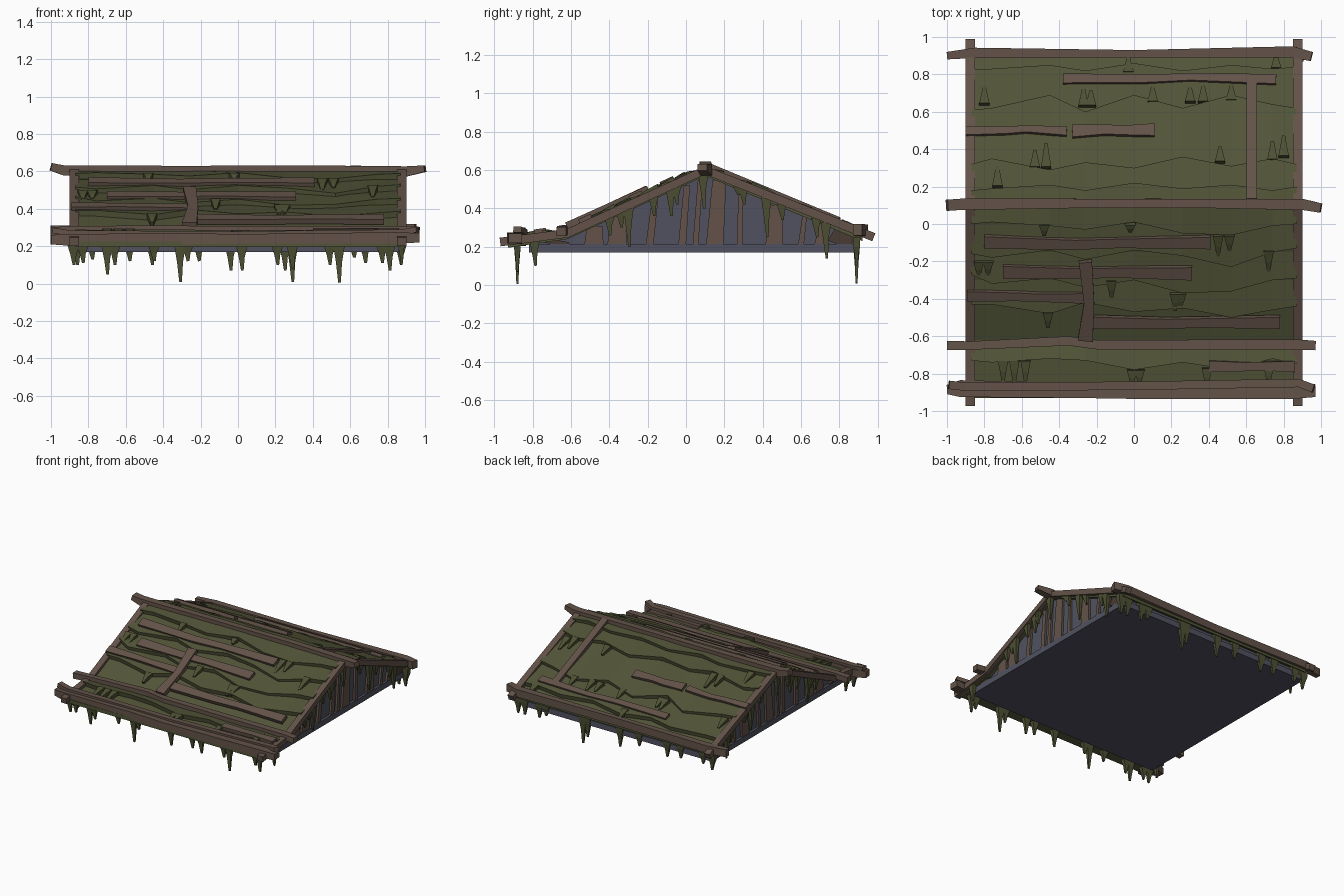
import bpy, bmesh, random
from mathutils import Vector as V
random.seed(4)

def material(name, rgb):
    m = bpy.data.materials.new(name)
    m.diffuse_color = (*rgb, 1)
    return m

MOSS = material("moss", (0.085, 0.09, 0.04))
DRIP = material("moss_drip", (0.075, 0.08, 0.033))
WOOD = material("wood", (0.125, 0.086, 0.066))
DARK = material("dark_wood", (0.065, 0.045, 0.033))
SLATE = material("slate", (0.08, 0.083, 0.115))

PROFILE = [(-0.93, 0.225), (-0.62, 0.27), (0.1, 0.6), (0.92, 0.26)]

def roof_z(y):
    """Height of the roof surface at y."""
    for (a, za), (b, zb) in zip(PROFILE, PROFILE[1:]):
        if y <= b or b == PROFILE[-1][0]:
            return za + (zb - za) * (y - a) / (b - a)

def on_roof(x, y, lift=0.0):
    return V((x, y, roof_z(y) + lift))

def normal(y):
    return V((0, -(roof_z(y + .01) - roof_z(y - .01)) / .02, 1)).normalized()

def finish(name, bm, mat):
    bmesh.ops.recalc_face_normals(bm, faces=bm.faces)
    me = bpy.data.meshes.new(name)
    bm.to_mesh(me)
    bm.free()
    ob = bpy.data.objects.new(name, me)
    bpy.context.collection.objects.link(ob)
    me.materials.append(mat)
    return ob

def loft(bm, pts, w, h, up):
    """Rectangular bar along pts, w across and h along up; w and h may be lists."""
    pts = [V(p) for p in pts]
    w = w if isinstance(w, list) else [w] * len(pts)
    h = h if isinstance(h, list) else [h] * len(pts)
    rings = []
    for i, p in enumerate(pts):
        d = (pts[min(i + 1, len(pts) - 1)] - pts[max(i - 1, 0)]).normalized()
        s = d.cross(V(up)).normalized()
        n = s.cross(d)
        rings.append([bm.verts.new(p + s * a * w[i] / 2 + n * b * h[i] / 2)
                      for a, b in ((-1, -1), (1, -1), (1, 1), (-1, 1))])
    for r, q in zip(rings, rings[1:]):
        for k in range(4):
            bm.faces.new((r[k], r[(k + 1) % 4], q[(k + 1) % 4], q[k]))
    bm.faces.new(rings[0])
    bm.faces.new(rings[-1])

def bar(name, pts, w, h, mat=WOOD, up=(0, 0, 1)):
    bm = bmesh.new()
    loft(bm, pts, w, h, up)
    return finish(name, bm, mat)

def prism(name, outline, half, mat):
    """Outline in y,z extruded along x."""
    bm = bmesh.new()
    f = bm.faces.new([bm.verts.new((-half, y, z)) for y, z in outline])
    ex = bmesh.ops.extrude_face_region(bm, geom=[f])["geom"]
    bmesh.ops.translate(bm, vec=(2 * half, 0, 0),
                        verts=[v for v in ex if isinstance(v, bmesh.types.BMVert)])
    return finish(name, bm, mat)

# Sill slab, gable body and roof deck
prism("sill", [(-0.82, .17), (.9, .17), (.9, .215), (-0.82, .215)], .86, SLATE)
prism("gable_body", [(-0.8, .2), (.88, .2), (.88, .25), (.1, .57), (-.62, .24), (-.8, .215)], .84, SLATE)
prism("roof_deck", PROFILE + [(y, z - .03) for y, z in reversed(PROFILE)], .87, MOSS)

# Overlapping moss layers with ragged lower edges: (upper y, lower edge y per column)
XS = [-.87, -.76, -.45, -.26, 0, .26, .52, .74, .87]
LAYERS = [
    (.1, [0, .01, -.01, -.03, .01, -.05, -.06, -.01, 0]),
    (.0, [-.16, -.18, -.14, -.19, -.14, -.17, -.23, -.15, -.13]),
    (-.15, [-.27, -.32, -.29, -.34, -.3, -.37, -.36, -.3, -.29]),
    (-.3, [-.43, -.43, -.48, -.42, -.47, -.45, -.5, -.46, -.44]),
    (-.63, [-.73, -.74, -.72, -.73, -.78, -.74, -.78, -.72, -.75]),
    (.1, [.18, .19, .21, .18, .22, .19, .21, .18, .2]),
    (.18, [.32, .35, .29, .33, .3, .36, .31, .35, .32]),
    (.3, [.61, .62, .69, .6, .69, .62, .69, .64, .62]),
    (.6, [.83, .83, .85, .82, .86, .82, .85, .83, .84])]
for top, edge in LAYERS:
    bm = bmesh.new()
    rows = []
    for x, y in zip(XS, edge):
        s = .02 if y > top else -.02
        rows.append([bm.verts.new(p) for p in (
            on_roof(x, top, .004), on_roof(x, y, .035), on_roof(x, y - s / 2, -.01))])
    for r, q in zip(rows, rows[1:]):
        for k in range(3):
            bm.faces.new((r[k], r[(k + 1) % 3], q[(k + 1) % 3], q[k]))
    bm.faces.new(rows[0])
    bm.faces.new(rows[-1])
    finish("moss_layer", bm, MOSS)

# Long beams: ridge, eaves and the front kink
bar("ridge_beam", [(-1, .1, .625), (-.93, .105, .605), (-.3, .11, .605), (.4, .11, .607),
                   (.9, .105, .6), (1, .085, .615)], [.06, .06, .05, .05, .06, .05], [.04, .055, .05, .05, .055, .035])
bar("front_eave_beam", [(-1, -.885, .235), (-.93, -.88, .235), (-.3, -.89, .24), (0, -.9, .24),
                        (.85, -.895, .245), (.97, -.89, .245)], [.05, .09, .08, .07, .08, .07], [.05, .06, .06, .05, .06, .05])
bar("front_eave_top_beam", [(-.99, -.86, .285), (-.9, -.87, .27), (0, -.865, .265), (.88, -.85, .275),
                            (.96, -.88, .29)], .045, .03)
bar("back_eave_beam", [(-1, .9, .28), (-.85, .915, .28), (0, .91, .28), (.85, .92, .285),
                       (.95, .895, .29)], [.04, .055, .04, .06, .05], .06)
bar("front_kink_beam", [(-1, -.65, .28), (-.88, -.65, .285), (-.35, -.625, .29), (-.2, -.645, .285),
                        (.88, -.645, .285), (.97, -.65, .28)], [.05, .045, .05, .05, .055, .05], .045)

# Rake beams and gable boards on both ends
BOARDS = [(-.68, .16), (-.48, .1), (-.36, .1), (-.19, .04), (-.02, .04), (.05, .03), (.15, .09),
          (.28, .03), (.46, .09), (.6, .03), (.7, .06), (.8, .13)]
RAKE_DRIPS = [(-.79, .1), (-.4, .26), (-.34, .3), (-.3, .2), (-.17, .36), (-.08, .36), (-.05, .42), (.09, .4),
              (.27, .47), (.3, .42), (.42, .25), (.5, .34), (.68, .25), (.73, .14)]
for s in (-1, 1):
    bar("rake_beam", [(s * .875, -.97, .225), (s * .875, -.62, .27), (s * .875, .1, .6),
                      (s * .875, .98, .25)], .05, .045)
    for y, w in BOARDS:
        top = min(roof_z(y), roof_z(y + .02)) - .025
        bar("gable_board", [(s * .845, y, .21), (s * .845, y + random.uniform(0, .03), top)],
            [w, w * .8], .024, DARK if w > .11 else WOOD, (1, 0, 0))
    bm = bmesh.new()
    for y, z in RAKE_DRIPS:
        t = roof_z(y) - .01
        loft(bm, [(s * .875, y, t), (s * .875, y, t * .55 + z * .45), (s * .875, y + .005, z)],
             [.055, .03, .012], [.035, .025, .01], (1, 0, 0))
    finish("rake_drips", bm, DRIP)

# Hanging moss below the eaves: (x, tip z)
FRONT = [(-.88, .1), (-.83, .11), (-.7, .05), (-.66, .1), (-.45, .12), (-.31, .01), (-.27, .12), (.02, .07),
         (.21, .1), (.29, .08), (.49, .1), (.54, .005), (.77, .11), (.81, .07)]
BACK = [(-.86, .1), (-.78, .13), (-.58, .12), (-.46, .1), (-.21, .12), (-.04, .07), (.25, .07), (.29, .01),
        (.62, .14), (.68, .11), (.81, .1), (.87, .1)]
for name, y, drips in (("front_drips", -.88, FRONT), ("back_drips", .89, BACK)):
    bm = bmesh.new()
    for x, z in drips:
        loft(bm, [(x, y, .25), (x, y, .2), (x, y, .11 + z * .45), (x + .003, y, z)],
             [.07, .06, .032, .014], [.04, .035, .02, .01], (0, 1, 0))
    finish(name, bm, DRIP)

# Small tufts lying on the slopes: (x, root y, tip y)
TUFTS = [(-.48, 0, -.06), (-.02, 0, -.04), (.45, -.06, -.17), (.51, -.06, -.14), (.72, -.14, -.25),
         (-.83, -.2, -.28), (-.78, -.2, -.27), (-.12, -.3, -.39), (.22, -.37, -.46), (.25, -.37, -.45),
         (-.46, -.47, -.55), (-.7, -.73, -.84), (-.64, -.73, -.85), (-.58, -.73, -.84), (-.01, -.78, -.86),
         (.03, -.78, -.85), (.39, -.77, -.87), (.72, -.76, -.86),
         (-.8, .64, .73), (-.27, .63, .72), (-.23, .63, .71), (.1, .65, .73), (.3, .65, .73), (.37, .65, .74),
         (.52, .66, .74), (-.53, .3, .39), (-.47, .3, .43), (.46, .33, .41), (.74, .34, .44),
         (.8, .36, .47), (-.73, .2, .31), (-.03, .81, .89), (.76, .83, .9)]
bm = bmesh.new()
for x, a, b in TUFTS:
    loft(bm, [on_roof(x, a, .025), on_roof(x, (a + b) / 2, .022), on_roof(x, b, .018)],
         [.055, .034, .016], [.03, .03, .02], normal(a))
finish("roof_tufts", bm, DRIP)

# Loose planks across the slopes: (x0, x1, y, width)
for x0, x1, y, w in [(-.8, .41, -.1, .07), (-.7, .31, -.255, .075), (-.89, -.25, -.39, .06),
                     (-.23, .78, -.53, .07), (.4, .86, -.76, .06),
                     (-.9, -.36, .5, .05), (-.33, .11, .5, .07), (-.38, .76, .775, .055)]:
    pts = [on_roof(x0 + (x1 - x0) * t, y + random.uniform(-.008, .008), .03) for t in (0, .4, .6, 1)]
    bar("loose_plank", pts, [w, w * .8, w * .75, w], .03, WOOD, normal(y))

# Planks running down the slopes
bar("front_slope_plank", [on_roof(-.26, -.2, .04), on_roof(-.24, -.42, .04), on_roof(-.26, -.62, .04)],
    [.07, .055, .08], .035)
bar("back_slope_plank", [on_roof(.63, .13, .03), on_roof(.63, .76, .03)], .055, .03)
